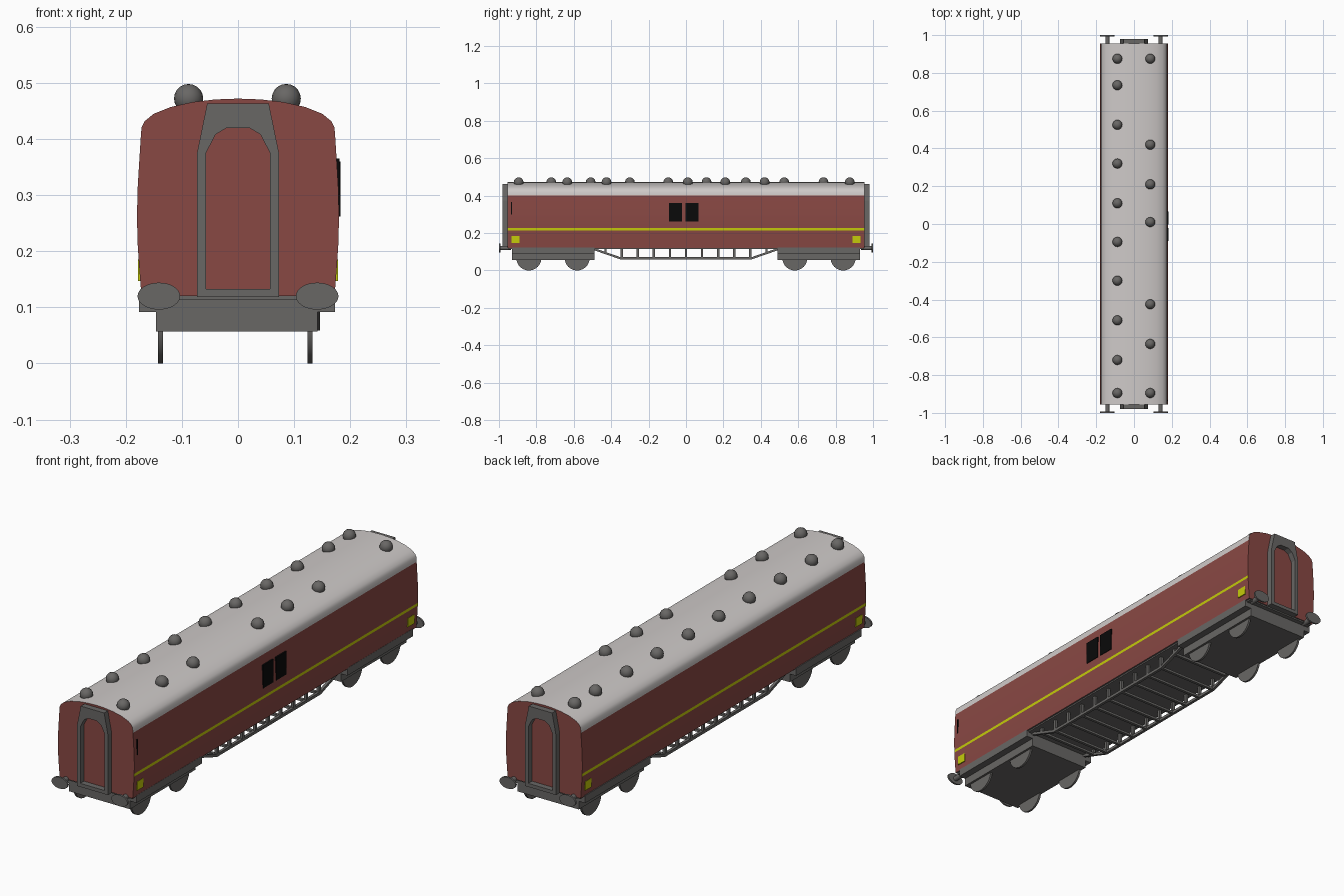
import bpy, bmesh, math
from mathutils import Matrix

if "Cube" in bpy.data.objects:
    bpy.data.objects.remove(bpy.data.objects["Cube"])


def material(name, rgb):
    m = bpy.data.materials.new(name)
    m.diffuse_color = (*rgb, 1)
    m.use_nodes = True
    m.node_tree.nodes["Principled BSDF"].inputs["Base Color"].default_value = m.diffuse_color
    return m


RED = material("maroon paint", (0.25, 0.065, 0.057))
ROOF = material("pale roof grey", (0.62, 0.59, 0.58))
GREY = material("underframe grey", (0.14, 0.135, 0.13))
YELLOW = material("yellow lining", (0.56, 0.6, 0.003))
BLACK = material("black", (0.003, 0.003, 0.003))


def finish(name, bm, mats, smooth=None):
    bmesh.ops.recalc_face_normals(bm, faces=bm.faces[:])
    me = bpy.data.meshes.new(name)
    bm.to_mesh(me)
    bm.free()
    for m in mats:
        me.materials.append(m)
    ob = bpy.data.objects.new(name, me)
    bpy.context.collection.objects.link(ob)
    if smooth:
        bpy.ops.object.select_all(action='DESELECT')
        ob.select_set(True)
        bpy.context.view_layer.objects.active = ob
        bpy.ops.object.shade_smooth_by_angle(angle=math.radians(smooth))
    return ob


def box(name, x0, x1, y0, y1, z0, z1, mat):
    bm = bmesh.new()
    bmesh.ops.create_cube(bm, size=1)
    for v in bm.verts:
        v.co = ((x0 + x1) / 2 + v.co.x * (x1 - x0),
                (y0 + y1) / 2 + v.co.y * (y1 - y0),
                (z0 + z1) / 2 + v.co.z * (z1 - z0))
    return finish(name, bm, [mat])


def disc(name, centre, rx, rz, depth, axis, mat):
    """Elliptical cylinder along the x or y axis."""
    bm = bmesh.new()
    rot = Matrix.Rotation(math.pi / 2, 4, 'Y' if axis == 'X' else 'X')
    bmesh.ops.create_cone(bm, cap_ends=True, segments=32, radius1=1, radius2=1, depth=1)
    bmesh.ops.transform(bm, matrix=rot, verts=bm.verts)
    size = (depth, rx, rz) if axis == 'X' else (rx, depth, rz)
    bmesh.ops.scale(bm, vec=size, verts=bm.verts)
    bmesh.ops.translate(bm, vec=centre, verts=bm.verts)
    return finish(name, bm, [mat], 40)


# Coach shell: bulging sides and arched roof, coloured by height
half = [(.172, .12), (.176, .17), (.179, .215), (.1792, .227), (.18, .26),
        (.179, .31), (.176, .36), (.1735, .40), (.172, .42), (.166, .432),
        (.15, .445), (.12, .457), (.08, .466), (.04, .4705), (0, .472)]
section = half + [(-x, z) for x, z in reversed(half[:-1])]
bm = bmesh.new()
rings = [[bm.verts.new((x, y, z)) for x, z in section] for y in (-.955, .955)]
for r in rings:
    bm.faces.new(r)
n = len(section)
for i in range(n):
    j = (i + 1) % n
    f = bm.faces.new((rings[0][i], rings[0][j], rings[1][j], rings[1][i]))
    z = f.calc_center_median().z
    if i == n - 1:
        f.material_index = 3
    elif z > .40:
        f.material_index = 1
    elif .215 < z < .227:
        f.material_index = 2
finish("coach_body", bm, [RED, ROOF, YELLOW, GREY], 35)

# Roof ventilators in two rows
vents = {-.088: (.875, .735, .525, .32, .11, -.095, -.30, -.51, -.72, -.895),
         .086: (.875, .42, .21, .01, -.425, -.635, -.895)}
for x, ys in vents.items():
    for y in ys:
        bm = bmesh.new()
        bmesh.ops.create_uvsphere(bm, u_segments=16, v_segments=10, radius=.026)
        bmesh.ops.translate(bm, vec=(x, y, .472), verts=bm.verts)
        finish("roof_vent", bm, [GREY], 40)

# Gangway frames: outer and inner outlines bridged into a thick ring
outer = [(.073, .118), (.073, .375), (.055, .463), (.02, .463)]
inner = [(.057, .133), (.057, .375), (.040, .408), (.02, .420)]


def closed(pts):
    return pts + [(-x, z) for x, z in reversed(pts)]


for s in (-1, 1):
    bm = bmesh.new()
    loops = [[bm.verts.new((x, s * y, z)) for x, z in closed(p)]
             for p, y in ((outer, .953), (outer, .98), (inner, .98), (inner, .953))]
    for k in range(4):
        a, b = loops[k], loops[(k + 1) % 4]
        for i in range(8):
            j = (i + 1) % 8
            bm.faces.new((a[i], a[j], b[j], b[i]))
    finish("gangway_frame", bm, [GREY])

    # Buffers
    for x in (-.141, .141):
        disc("buffer_head", (x, s * .996, .12), .038, .024, .008, 'Y', GREY)
        disc("buffer_shank", (x, s * .965, .12), .011, .011, .06, 'Y', GREY)

    # Bogies with four wheels each
    y0, y1 = sorted((s * .49, s * .93))
    box("bogie_frame", -.146, .142, y0, y1, .057, .115, GREY)
    box("bogie_top", -.176, .173, y0, y1, .092, .124, GREY)
    for y in (.582, .84):
        for x in (-.138, .128):
            disc("wheel", (x, s * y, .067), .067, .067, .009, 'X', GREY)

    # Yellow panels near the coach corners, on both sides
    for side in (-1, 1):
        xa, xb = sorted((side * .172, side * .1785))
        ya, yb = sorted((s * .89, s * .933))
        box("corner_panel", xa, xb, ya, yb, .147, .185, YELLOW)

# Floor between the bogies
box("floor", -.165, .165, -.95, .95, .114, .122, GREY)

# Trussed underframe: bent rods, posts and cross members
path = [(-.5, .117), (-.35, .065), (.35, .065), (.5, .117)]
for x in (-.14, .14):
    bm = bmesh.new()
    rows = [[bm.verts.new((x + dx, y, z + dz)) for dx, dz in
             ((-.006, -.006), (.006, -.006), (.006, .006), (-.006, .006))] for y, z in path]
    bm.faces.new(rows[0])
    bm.faces.new(rows[-1])
    for a, b in zip(rows, rows[1:]):
        for i in range(4):
            j = (i + 1) % 4
            bm.faces.new((a[i], a[j], b[j], b[i]))
    finish("truss_rod", bm, [GREY])
for k in range(-5, 6):
    y = k * .086
    z = .065 if abs(k) < 5 else .093
    for x in (-.14, .14):
        box("truss_post", x - .006, x + .006, y - .006, y + .006, z, .117, GREY)
    box("truss_crossbar", -.14, .14, y - .006, y + .006, z - .005, z + .005, GREY)

# Windows and grab handle on the right side only
for y in (-.09, -.002):
    box("side_window", .174, .1825, y, y + .069, .262, .36, BLACK)
box("grab_handle", .174, .181, -.936, -.931, .30, .365, BLACK)
